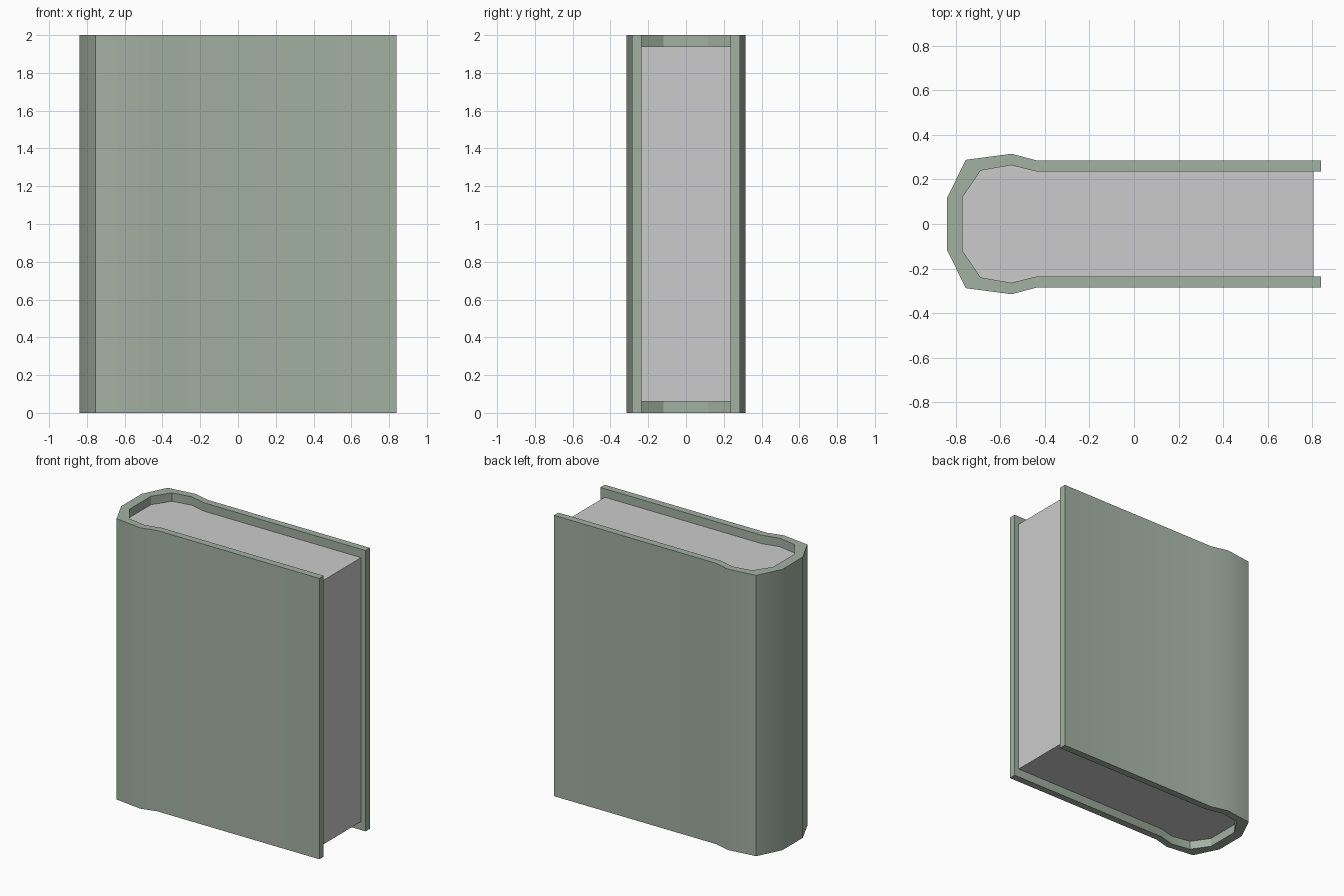
import bpy, bmesh, math

if "Cube" in bpy.data.objects:
    bpy.data.objects.remove(bpy.data.objects["Cube"])

# Half profiles, from fore-edge to spine (mirrored in y)
OUTER = [(0.84, 0.285), (-0.435, 0.285), (-0.55, 0.315), (-0.755, 0.288), (-0.84, 0.115)]
INNER = [(0.84, 0.235), (-0.435, 0.235), (-0.55, 0.264), (-0.688, 0.24), (-0.77, 0.12)]


def full(half):
    return half + [(x, -y) for x, y in reversed(half)]


def extrude_faces(name, loops, z0, z1):
    """Build flat polygons at z0, then extrude them up to z1."""
    bm = bmesh.new()
    for loop in loops:
        bm.faces.new([bm.verts.new((x, y, z0)) for x, y in loop])
    bmesh.ops.remove_doubles(bm, verts=bm.verts[:], dist=1e-5)
    base = bm.faces[:]
    top = bmesh.ops.extrude_face_region(bm, geom=base, use_keep_orig=True)["geom"]
    for v in [g for g in top if isinstance(g, bmesh.types.BMVert)]:
        v.co.z = z1
    bmesh.ops.recalc_face_normals(bm, faces=bm.faces[:])
    mesh = bpy.data.meshes.new(name)
    bm.to_mesh(mesh)
    bm.free()
    obj = bpy.data.objects.new(name, mesh)
    bpy.context.collection.objects.link(obj)
    bpy.context.view_layer.objects.active = obj
    bpy.ops.object.select_all(action='DESELECT')
    obj.select_set(True)
    bpy.ops.object.shade_smooth_by_angle(angle=math.radians(30))
    return obj


# Cover: a strip of quads between outer and inner profiles
o, i = full(OUTER), full(INNER)
strip = [[o[k], o[k + 1], i[k + 1], i[k]] for k in range(len(o) - 1)]
cover = extrude_faces("cover", strip, 0.0, 2.0)
mat = bpy.data.materials.new("cover_green")
mat.diffuse_color = (0.37, 0.44, 0.37, 1)
mat.use_nodes = True
mat.node_tree.nodes["Principled BSDF"].inputs["Base Color"].default_value = mat.diffuse_color
cover.data.materials.append(mat)

# Page block: fills the inner profile, set back from the cover edges
extrude_faces("pages", [full([(0.805, 0.235)] + INNER[1:])], 0.06, 1.94)
